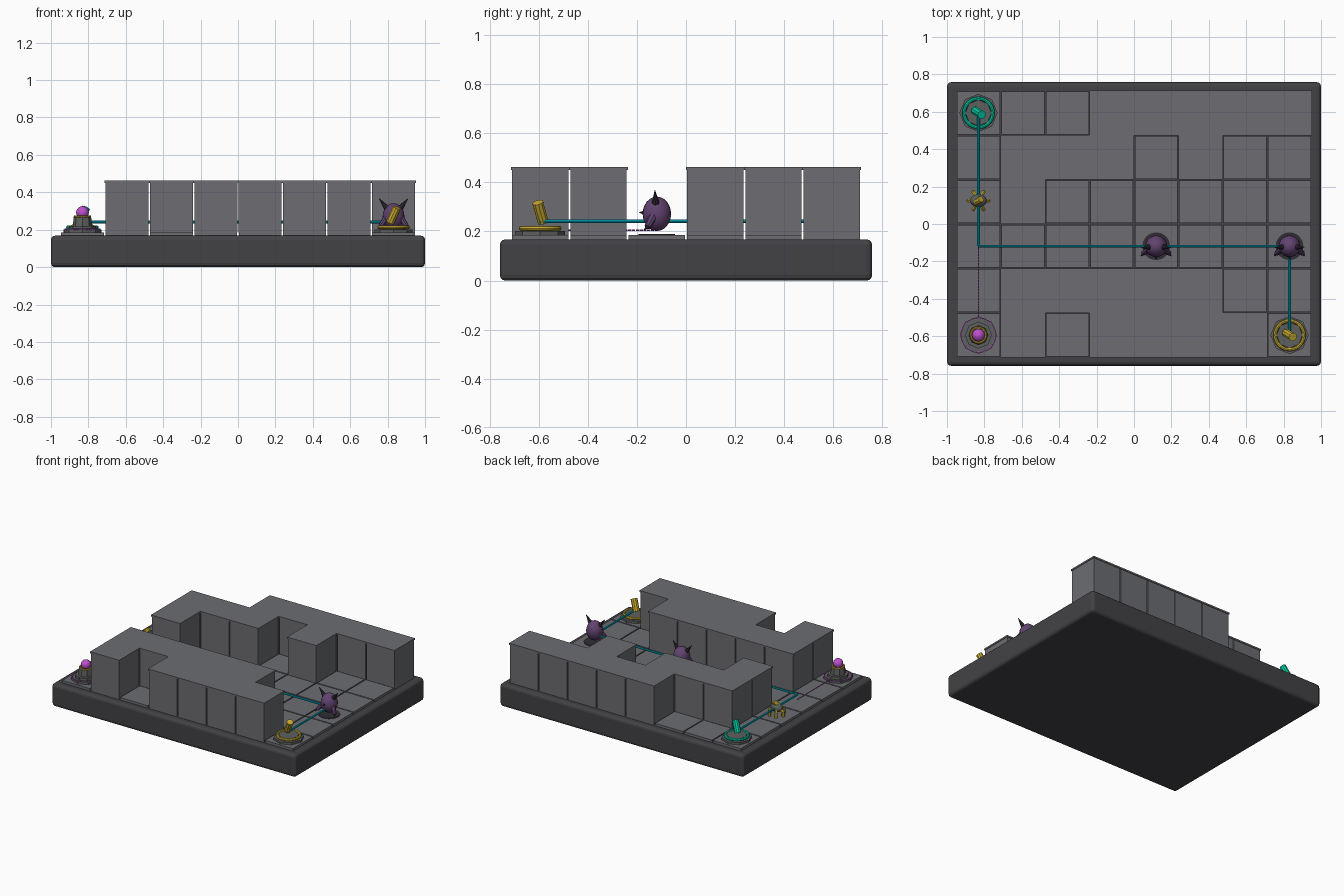
import bpy, bmesh, math
from mathutils import Vector, Matrix

if "Cube" in bpy.data.objects:
    bpy.data.objects.remove(bpy.data.objects["Cube"])


def material(name, rgb):
    m = bpy.data.materials.new(name)
    m.diffuse_color = (*rgb, 1)
    m.use_nodes = True
    m.node_tree.nodes["Principled BSDF"].inputs["Base Color"].default_value = m.diffuse_color
    return m


BASE = material("charcoal base", (0.055, 0.053, 0.060))
STONE = material("stone grey", (0.150, 0.152, 0.168))
METAL = material("device grey", (0.110, 0.115, 0.115))
GOLD = material("gold", (0.60, 0.42, 0.03))
TEAL = material("teal green", (0.0, 0.60, 0.36))
CYAN = material("cyan beam", (0.0, 0.45, 0.58))
PINK = material("magenta", (0.52, 0.08, 0.62))
PURPLE = material("dusky purple", (0.120, 0.055, 0.160))
HORN = material("dark horn", (0.030, 0.026, 0.034))


# ---- helpers: each adds one shape to a bmesh ----
def box(bm, c, s):
    bmesh.ops.create_cube(bm, size=1, matrix=Matrix.Translation(c) @ Matrix.Diagonal((*s, 1)))


def rod(bm, a, b, r1, r2=None, n=12):
    a, b = Vector(a), Vector(b)
    d = b - a
    mat = Matrix.Translation((a + b) / 2) @ d.to_track_quat('Z', 'Y').to_matrix().to_4x4()
    bmesh.ops.create_cone(bm, cap_ends=True, segments=n, radius1=r1,
                          radius2=r1 if r2 is None else r2, depth=d.length, matrix=mat)


def ball(bm, c, s, u=20, v=12):
    bmesh.ops.create_uvsphere(bm, u_segments=u, v_segments=v, radius=1,
                              matrix=Matrix.Translation(c) @ Matrix.Diagonal((*s, 1)))


def torus(bm, c, R, r, n=32, k=8):
    rings = []
    for i in range(n):
        a = math.tau * i / n
        ring = []
        for j in range(k):
            t = math.tau * j / k
            q = R + r * math.cos(t)
            ring.append(bm.verts.new((c[0] + q * math.cos(a), c[1] + q * math.sin(a),
                                      c[2] + r * math.sin(t))))
        rings.append(ring)
    for i in range(n):
        p, q = rings[i], rings[(i + 1) % n]
        for j in range(k):
            bm.faces.new((p[j], q[j], q[(j + 1) % k], p[(j + 1) % k]))


def part(name, mat, build, bevel=0, segs=1, smooth=False):
    bm = bmesh.new()
    build(bm)
    me = bpy.data.meshes.new(name)
    bm.to_mesh(me)
    bm.free()
    me.materials.append(mat)
    ob = bpy.data.objects.new(name, me)
    bpy.context.collection.objects.link(ob)
    if bevel:
        m = ob.modifiers.new("bevel", 'BEVEL')
        m.width, m.segments = bevel, segs
    if smooth:
        bpy.ops.object.select_all(action='DESELECT')
        ob.select_set(True)
        bpy.context.view_layer.objects.active = ob
        bpy.ops.object.shade_smooth_by_angle(angle=math.radians(40))
    return ob


# ---- board: rows listed from back to front, # is a wall ----
P = 0.2376
FLOOR = 0.186
LAYOUT = ["...#####",
          ".###.#..",
          ".#......",
          "........",
          ".#####..",
          ".#.####."]
cells = [((c - 3.5) * P, (2.5 - r) * P, ch)
         for r, row in enumerate(LAYOUT) for c, ch in enumerate(row)]
walls = [(x, y) for x, y, ch in cells if ch == '#']

part("board_base", BASE, lambda bm: box(bm, (0, 0, 0.084), (2, 1.516, 0.168)), 0.022, 3)
part("floor_tiles", STONE, lambda bm: [box(bm, (x, y, 0.175), (0.229, 0.229, 0.022)) for x, y, _ in cells])
part("wall_blocks", STONE, lambda bm: [box(bm, (x, y, 0.318), (0.230, 0.230, 0.268)) for x, y in walls])
part("wall_caps", STONE, lambda bm: [box(bm, (x, y, 0.457), (P + 0.002, P + 0.002, 0.012)) for x, y in walls])

# ---- beam path along the corridor ----
X, Y, ZB = 3.5 * P, -0.5 * P, 0.241
YE = 2.5 * P
path = [(-X, YE, ZB), (-X, Y, ZB), (X, Y, ZB), (X, -YE, ZB)]
part("route_beam", CYAN, lambda bm: [rod(bm, a, b, 0.007, n=8) for a, b in zip(path, path[1:])])


# ---- start and end gates ----
def gate(name, x, y, mat):
    part(name + "_plinth", METAL, lambda bm: (
        rod(bm, (x, y, FLOOR), (x, y, 0.202), 0.102, n=8),
        rod(bm, (x, y, 0.202), (x, y, 0.218), 0.070, n=8)))
    part(name + "_ring", mat, lambda bm: torus(bm, (x, y, 0.213), 0.077, 0.010), smooth=True)
    part(name + "_marker", mat, lambda bm: rod(
        bm, (x - 0.018, y + 0.012, 0.238), (x + 0.018, y - 0.010, 0.318), 0.023, n=10))


gate("start_gate", -X, YE, TEAL)
gate("end_gate", X, -YE, GOLD)

# ---- turret with a range ring ----
tx, ty = -X, -YE
part("turret_base", METAL, lambda bm: (
    rod(bm, (tx, ty, FLOOR), (tx, ty, 0.200), 0.100, n=8),
    rod(bm, (tx, ty, 0.200), (tx, ty, 0.220), 0.072, n=8),
    rod(bm, (tx, ty, 0.220), (tx, ty, 0.272), 0.052, 0.046, n=8)))
part("turret_collar", GOLD, lambda bm: torus(bm, (tx, ty, 0.271), 0.041, 0.006, 20), smooth=True)
part("turret_orb", PINK, lambda bm: ball(bm, (tx, ty, 0.292), (0.034,) * 3), smooth=True)


def range_dots(bm):
    for i in range(44):
        a = math.tau * i / 44
        d = Vector((-math.sin(a), math.cos(a), 0)) * 0.0045
        c = Vector((tx + 0.092 * math.cos(a), ty + 0.092 * math.sin(a), 0.203))
        rod(bm, c - d, c + d, 0.004, n=6)


part("range_ring", PINK, range_dots)
part("aim_line", PINK, lambda bm: [
    rod(bm, (tx, y, 0.206), (tx, y + 0.013, 0.206), 0.003, n=6)
    for y in [ty + 0.095 + 0.0155 * i for i in range(25)]])

# ---- small six-legged walker ----
wx, wy = -X, 0.5 * P + 0.006
part("walker_body", METAL, lambda bm: ball(bm, (wx, wy, 0.238), (0.045, 0.034, 0.030), 12, 8), smooth=True)


def walker_legs(bm):
    for i in range(6):
        a = math.tau * i / 6
        c, s = math.cos(a), math.sin(a)
        rod(bm, (wx + 0.030 * c, wy + 0.030 * s, 0.232),
            (wx + 0.056 * c, wy + 0.056 * s, 0.215), 0.010, n=6)
        rod(bm, (wx + 0.054 * c, wy + 0.054 * s, 0.222),
            (wx + 0.054 * c, wy + 0.054 * s, FLOOR), 0.011, n=6)


part("walker_legs", GOLD, walker_legs)
part("walker_head", GOLD, lambda bm: rod(
    bm, (wx - 0.014, wy - 0.008, 0.248), (wx + 0.014, wy + 0.008, 0.280), 0.017, n=8))


# ---- horned creatures ----
def creature(name, x, y):
    part(name + "_footprint", HORN, lambda bm: rod(
        bm, (x, y, FLOOR - 0.002), (x, y, FLOOR + 0.004), 0.074, n=24))
    part(name + "_body", PURPLE, lambda bm: ball(bm, (x, y, 0.272), (0.058, 0.058, 0.070)), smooth=True)
    part(name + "_arms", PURPLE, lambda bm: [
        rod(bm, (x + s * 0.040, y - 0.015, 0.262), (x + s * 0.070, y - 0.038, 0.218), 0.018, 0.013, n=8)
        for s in (-1, 1)], smooth=True)
    part(name + "_horns", HORN, lambda bm: [
        rod(bm, (x + s * 0.034, y - 0.004, 0.312), (x + s * 0.078, y - 0.008, 0.368), 0.017, 0.001, n=8)
        for s in (-1, 1)])
    part(name + "_claws", HORN, lambda bm: [
        rod(bm, (x + s * 0.066, y - 0.034, 0.226), (x + s * 0.080, y - 0.052, 0.205), 0.012, 0.001, n=6)
        for s in (-1, 1)])
    part(name + "_snout", HORN, lambda bm: rod(
        bm, (x, y - 0.052, 0.276), (x, y - 0.072, 0.278), 0.009, 0.001, n=6))


creature("middle_creature", 0.5 * P, Y)
creature("corner_creature", X, Y)
